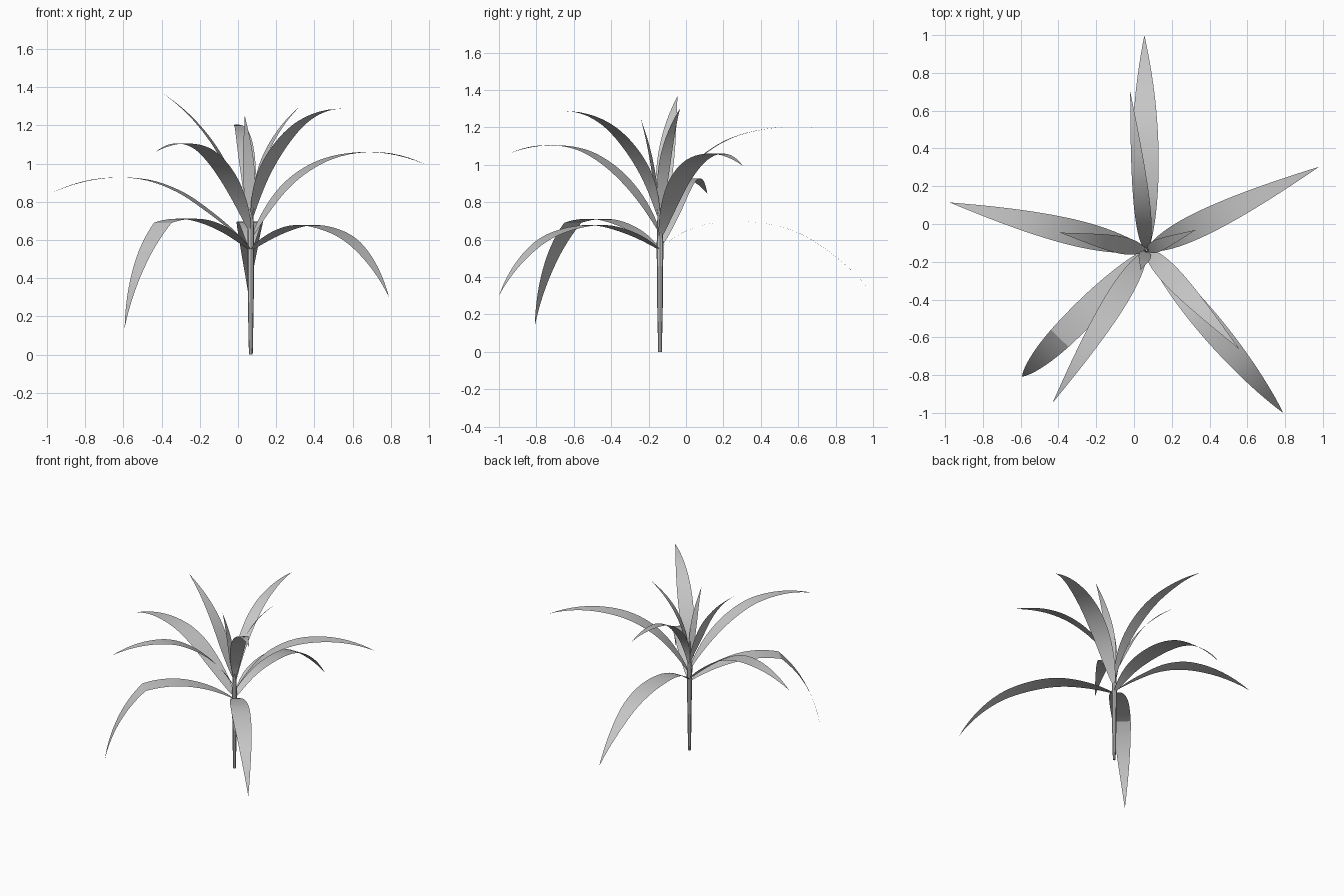
import bpy
import bmesh
import math
from mathutils import Vector

cube = bpy.data.objects.get("Cube")
if cube:
    bpy.data.objects.remove(cube, do_unlink=True)

# Single grey material
grey = bpy.data.materials.new("soft grey")
grey.use_nodes = True
colour = (0.57, 0.57, 0.57, 1)
grey.diffuse_color = colour
shader = next(n for n in grey.node_tree.nodes if n.type == "BSDF_PRINCIPLED")
shader.inputs["Base Color"].default_value = colour

CROWN = Vector((0.067, -0.139, 0))  # axis of the stem
STEPS = 6


def finish(name, bm):
    """Turn a bmesh into a smooth shaded object."""
    mesh = bpy.data.meshes.new(name)
    bm.to_mesh(mesh)
    bm.free()
    mesh.materials.append(grey)
    obj = bpy.data.objects.new(name, mesh)
    bpy.context.collection.objects.link(obj)
    bpy.ops.object.select_all(action="DESELECT")
    obj.select_set(True)
    bpy.context.view_layer.objects.active = obj
    bpy.ops.object.shade_smooth_by_angle(angle=math.radians(30))
    return obj


def spline(points):
    """Smooth path through the given (reach, height) points, even when unevenly spaced."""
    pts = [Vector(p) for p in points]
    gaps = [(q - p).length for p, q in zip(pts, pts[1:])]
    slopes = [(q - p) / g for p, q, g in zip(pts, pts[1:], gaps)]
    tangents = [(s * h + r * g) / (g + h)
                for s, r, g, h in zip(slopes, slopes[1:], gaps, gaps[1:])]
    tangents = [2 * slopes[0] - tangents[0]] + tangents + [2 * slopes[-1] - tangents[-1]]
    path = []
    for k, gap in enumerate(gaps):
        first = pts[k] + tangents[k] * gap / 3
        second = pts[k + 1] - tangents[k + 1] * gap / 3
        for i in range(STEPS):
            t = i / STEPS
            u = 1 - t
            path.append(pts[k] * u ** 3 + first * 3 * u * u * t
                        + second * 3 * u * t * t + pts[k + 1] * t ** 3)
    return path + [pts[-1]]


def leaf(name, tip, width, points, crease=None):
    """Flat ribbon arching from the stem towards tip, pointed at its end."""
    if crease:
        path = spline(points[:crease + 1])[:-1] + spline(points[crease:])
    else:
        path = spline(points)
    out = (Vector((*tip, 0)) - CROWN).normalized()
    side = Vector((-out.y, out.x, 0))
    lengths = [0]
    for p, q in zip(path, path[1:]):
        lengths.append(lengths[-1] + (q - p).length)

    bm = bmesh.new()
    previous = None
    for p, along in zip(path, lengths):
        t = along / lengths[-1]
        half = width / 2 * (0.93 * math.sin(math.pi * t ** 0.8) + 0.15 * (1 - t))
        centre = CROWN + out * p.x + Vector((0, 0, p.y))
        if t > 0.999:
            row = [bm.verts.new(centre)]
        else:
            row = [bm.verts.new(centre + side * s * half) for s in (1, -1)]
        if previous:
            bm.faces.new([previous[0], previous[1]] + row[::-1])
        previous = row
    return finish(name, bm)


# Stem: slim stalk that swells at the leaf bases and closes in the crown
bm = bmesh.new()
SIDES = 8
rings = []
for radius, height in ((0.01, 0), (0.015, 0.25), (0.018, 0.56), (0.015, 0.7), (0.006, 0.85)):
    rings.append([bm.verts.new(CROWN + Vector((radius * math.cos(a), radius * math.sin(a), height)))
                  for a in (math.tau * i / SIDES for i in range(SIDES))])
for low, high in zip(rings, rings[1:]):
    for i in range(SIDES):
        j = (i + 1) % SIDES
        bm.faces.new((low[i], low[j], high[j], high[i]))
bm.faces.new(rings[0][::-1])
bm.faces.new(rings[-1])
finish("stem", bm)

# Lower drooping leaves
leaf("lower_back_leaf", (0.055, 1), 0.135,
     [(0.01, 0.56), (0.18, 0.663), (0.4, 0.697), (0.74, 0.636), (0.95, 0.5), (1.139, 0.31)])
leaf("lower_front_left_leaf", (0.79, -1), 0.13,
     [(0.01, 0.55), (0.21, 0.635), (0.42, 0.677), (0.62, 0.66), (0.81, 0.6), (0.98, 0.48), (1.125, 0.3)])
leaf("bent_front_right_leaf", (-0.595, -0.81), 0.135,
     [(0.01, 0.55), (0.23, 0.665), (0.44, 0.71), (0.655, 0.69), (0.77, 0.56), (0.87, 0.38), (0.94, 0.14)],
     crease=3)

# Middle arching leaves
leaf("middle_right_leaf", (-0.98, 0.115), 0.135,
     [(0.01, 0.57), (0.22, 0.745), (0.38, 0.85), (0.54, 0.91), (0.73, 0.927), (1.075, 0.845)])
leaf("middle_left_leaf", (0.98, 0.303), 0.13,
     [(0.01, 0.62), (0.08, 0.735), (0.23, 0.905), (0.4, 1.007), (0.7, 1.06), (1.015, 0.995)])
leaf("middle_front_leaf", (-0.43, -0.945), 0.115,
     [(0.01, 0.65), (0.165, 0.866), (0.32, 0.997), (0.475, 1.075), (0.68, 1.105), (0.95, 1.06)])

# Upper leaves
leaf("upper_back_leaf", (-0.02, 0.7), 0.085,
     [(0.01, 0.68), (0.08, 0.88), (0.205, 1.03), (0.365, 1.135), (0.58, 1.193), (0.845, 1.195)])
leaf("upper_front_left_leaf", (0.56, -0.665), 0.105,
     [(0.01, 0.72), (0.085, 0.92), (0.22, 1.09), (0.4, 1.22), (0.72, 1.287)])
leaf("upper_right_leaf", (-0.395, -0.045), 0.09,
     [(0.005, 0.7), (0.085, 0.89), (0.19, 1.087), (0.325, 1.25), (0.47, 1.367)])
leaf("upper_left_leaf", (0.33, -0.03), 0.065,
     [(0.005, 0.74), (0.03, 0.89), (0.085, 1.05), (0.165, 1.18), (0.283, 1.303)])
leaf("centre_leaf", (0.035, -0.245), 0.065,
     [(0.005, 0.7), (0.03, 0.92), (0.065, 1.1), (0.109, 1.25)])
